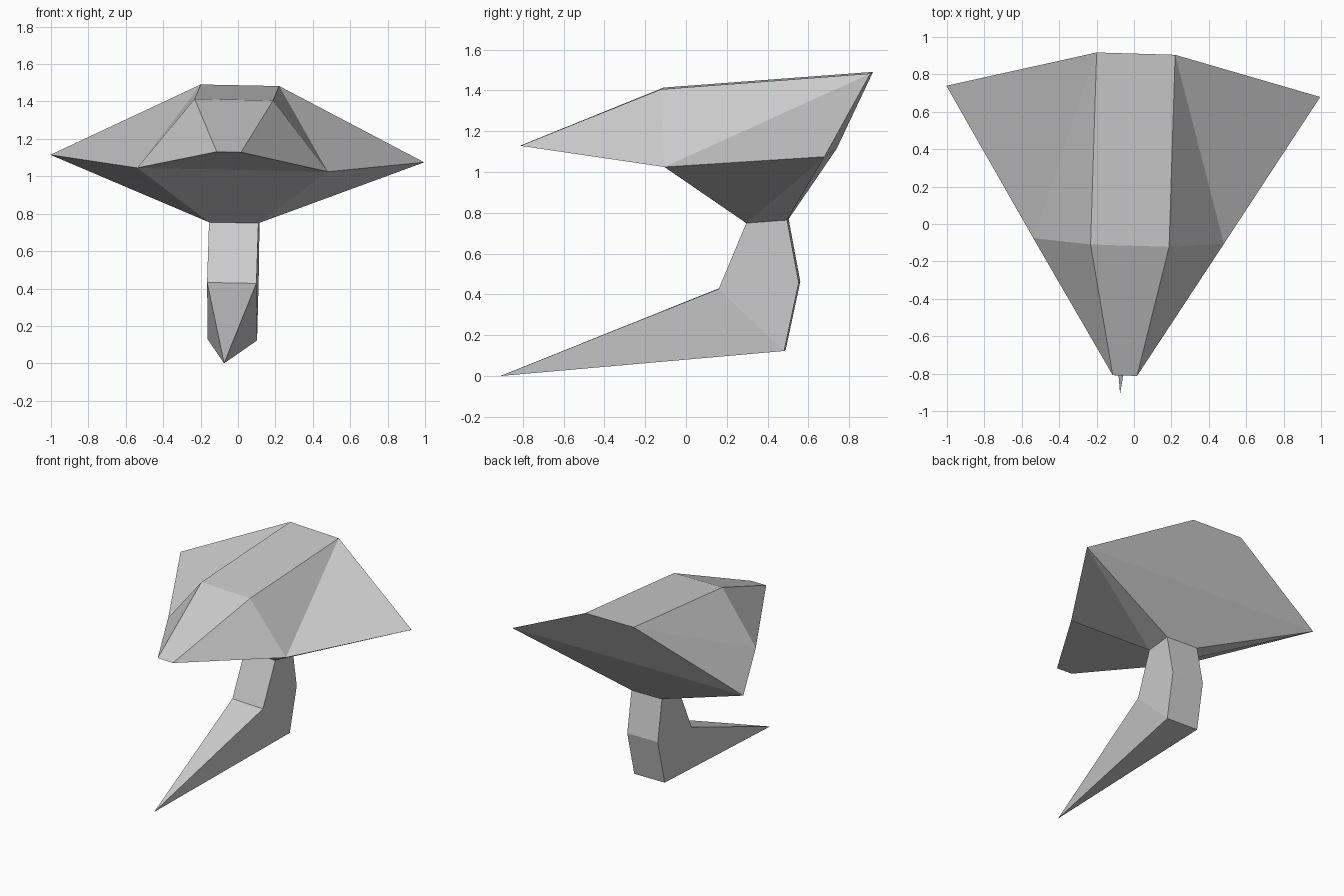
import bpy, bmesh

if "Cube" in bpy.data.objects:
    bpy.data.objects.remove(bpy.data.objects["Cube"])

# Half outline stations: (half width, y, z)
P = {
    "ridge_back": (0.21, 0.912, 1.487), "ridge_front": (0.21, -0.115, 1.41),
    "nose": (0.065, -0.81, 1.13), "rim": (0.51, -0.09, 1.035),
    "wing": (1.0, 0.71, 1.095),
    "neck_front": (0.132, 0.30, 0.752), "neck_back": (0.132, 0.50, 0.767),
    "bend_front": (0.132, 0.165, 0.43), "bend_back": (0.132, 0.557, 0.46),
    "heel": (0.132, 0.485, 0.125), "tip": (0.0, -0.91, 0.0),
}


def build(name, chain, sides):
    """Chain: stations bridged left to right. Sides: faces mirrored over x."""
    bm = bmesh.new()
    cache = {}

    def vert(key, sign):
        x, y, z = P[key]
        k = (key, sign if x else 0)
        if k not in cache:
            cache[k] = bm.verts.new((x * sign, y, z))
        return cache[k]

    for a, b in zip(chain, chain[1:]):
        loop = [vert(a, -1), vert(a, 1), vert(b, 1), vert(b, -1)]
        bm.faces.new(list(dict.fromkeys(loop)))
    for keys in sides:
        for sign in (1, -1):
            bm.faces.new([vert(k, sign) for k in keys][::sign])
    bmesh.ops.recalc_face_normals(bm, faces=bm.faces)
    mesh = bpy.data.meshes.new(name)
    bm.to_mesh(mesh)
    bm.free()
    ob = bpy.data.objects.new(name, mesh)
    bpy.context.collection.objects.link(ob)
    # the whole model is turned slightly off axis
    ob.rotation_euler = (0, 0.02, -0.03)
    ob.location.x = -0.047
    return ob


# Faceted cap, open where it meets the stem
build("cap",
      ["neck_back", "wing", "ridge_back", "ridge_front", "nose", "rim", "neck_front"],
      [("ridge_front", "nose", "rim"), ("ridge_back", "ridge_front", "rim"),
       ("ridge_back", "rim", "wing"), ("wing", "rim", "neck_front"),
       ("wing", "neck_front", "neck_back")])

# Bent stem tapering to a forward point
build("stem",
      ["neck_front", "bend_front", "tip", "heel", "bend_back", "neck_back"],
      [("neck_front", "neck_back", "bend_back", "bend_front"),
       ("bend_front", "bend_back", "heel"), ("bend_front", "heel", "tip")])
